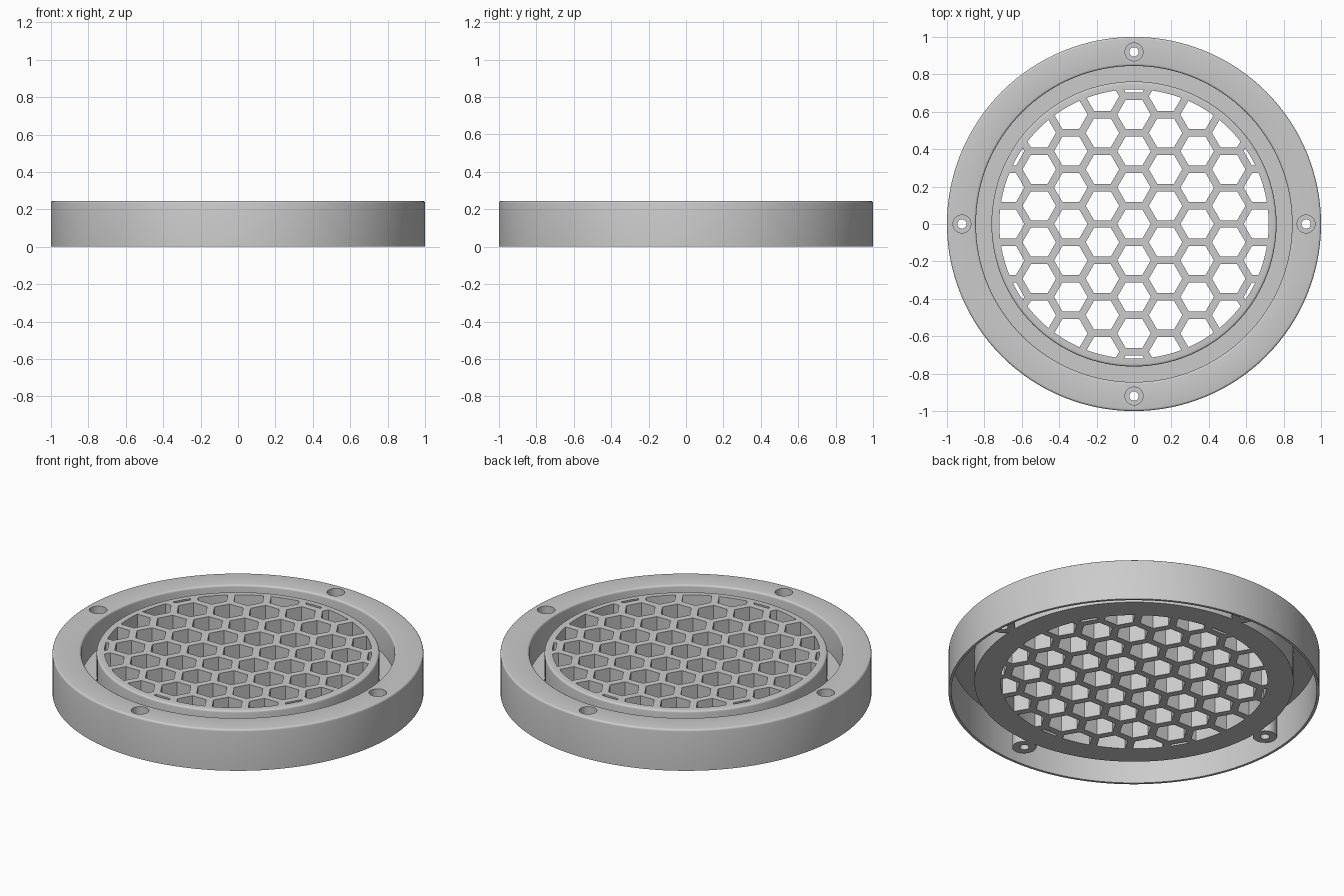
import bpy, bmesh
from math import pi, sin, cos, sqrt, radians, hypot

cube = bpy.data.objects.get("Cube")
if cube:
    bpy.data.objects.remove(cube, do_unlink=True)

TOP, BASE, FLOOR = 0.245, 0.06, 0.08
GRILLE_R, SCREW_R = 0.72, 0.92
SEGS = 128

grey = bpy.data.materials.new("plain_grey")
grey.use_nodes = True
colour = (0.6, 0.6, 0.6, 1)
grey.diffuse_color = colour
grey.node_tree.nodes["Principled BSDF"].inputs["Base Color"].default_value = colour


def make_object(name, bm, location=(0, 0, 0)):
    bmesh.ops.recalc_face_normals(bm, faces=bm.faces)
    mesh = bpy.data.meshes.new(name)
    bm.to_mesh(mesh)
    bm.free()
    mesh.materials.append(grey)
    obj = bpy.data.objects.new(name, mesh)
    obj.location = location
    bpy.context.collection.objects.link(obj)
    return obj


def activate(obj):
    bpy.ops.object.select_all(action='DESELECT')
    obj.select_set(True)
    bpy.context.view_layer.objects.active = obj


def smooth(obj):
    activate(obj)
    bpy.ops.object.shade_smooth_by_angle(angle=radians(30))


def lathe(name, profile, segs, location=(0, 0, 0)):
    """Revolve a closed (radius, height) outline around z."""
    bm = bmesh.new()
    rings = []
    for i in range(segs):
        a = 2 * pi * i / segs
        rings.append([bm.verts.new((r * cos(a), r * sin(a), z)) for r, z in profile])
    n = len(profile)
    for i in range(segs):
        a, b = rings[i], rings[(i + 1) % segs]
        for j in range(n):
            k = (j + 1) % n
            bm.faces.new((a[j], b[j], b[k], a[k]))
    return make_object(name, bm, location)


def add_prism(bm, x, y, radius, z0, z1, sides):
    ring = [(x + radius * cos(2 * pi * i / sides), y + radius * sin(2 * pi * i / sides))
            for i in range(sides)]
    low = [bm.verts.new((px, py, z0)) for px, py in ring]
    high = [bm.verts.new((px, py, z1)) for px, py in ring]
    bm.faces.new(low[::-1])
    bm.faces.new(high)
    for i in range(sides):
        j = (i + 1) % sides
        bm.faces.new((low[i], low[j], high[j], high[i]))


def cut(target, cutter):
    cutter.hide_render = True
    mod = target.modifiers.new("holes", 'BOOLEAN')
    mod.operation = 'DIFFERENCE'
    mod.solver = 'EXACT'
    mod.object = cutter
    activate(target)
    bpy.ops.object.modifier_apply(modifier=mod.name)
    bpy.data.objects.remove(cutter, do_unlink=True)


def rounded(r, side, size=0.012, steps=4):
    """Rounded top corner at radius r; side +1 faces outward, -1 inward."""
    arc = []
    for i in range(steps + 1):
        a = pi / 2 * i / steps
        arc.append((r + side * size * (cos(a) - 1), TOP + size * (sin(a) - 1)))
    return arc


# Frame: skirt, top flange, groove and inner ring in one outline
outline = [(0.985, 0), (1, 0)]
outline += rounded(1, 1)
outline += rounded(0.845, -1)[::-1]
outline += [(0.845, FLOOR), (0.762, FLOOR)]
outline += rounded(0.762, 1)
outline += [(GRILLE_R, TOP), (GRILLE_R, BASE), (0.86, BASE), (0.86, 0.225), (0.985, 0.225)]
frame = lathe("frame", outline, SEGS)

# Screw positions around the flange
screws = [(SCREW_R * round(cos(i * pi / 2)), SCREW_R * round(sin(i * pi / 2))) for i in range(4)]
bm = bmesh.new()
for x, y in screws:
    add_prism(bm, x, y, 0.048, 0.15, 0.3, 32)
cut(frame, make_object("screw_cutter", bm))
smooth(frame)

# Screw bosses: stepped tubes hanging below the flange
for i, (x, y) in enumerate(screws):
    boss = lathe(f"screw_boss_{i + 1}",
                 [(0.025, BASE), (0.065, BASE), (0.065, 0.235), (0.048, 0.235),
                  (0.048, 0.09), (0.025, 0.09)], 32, (x, y, 0))
    smooth(boss)

# Honeycomb grille: deep disc pierced by a hexagonal lattice
bm = bmesh.new()
add_prism(bm, 0, 0, GRILLE_R, BASE, TOP, SEGS)
grille = make_object("honeycomb_grille", bm)

PITCH = 0.195
HEX_R = 0.155 / sqrt(3)
bm = bmesh.new()
for col in range(-5, 6):
    for row in range(-5, 6):
        x = col * PITCH * sqrt(3) / 2
        y = (row + 0.5 * (col % 2)) * PITCH
        if hypot(x, y) < GRILLE_R + HEX_R:
            add_prism(bm, x, y, HEX_R, 0, 0.3, 6)
cut(grille, make_object("hexagon_cutter", bm))
